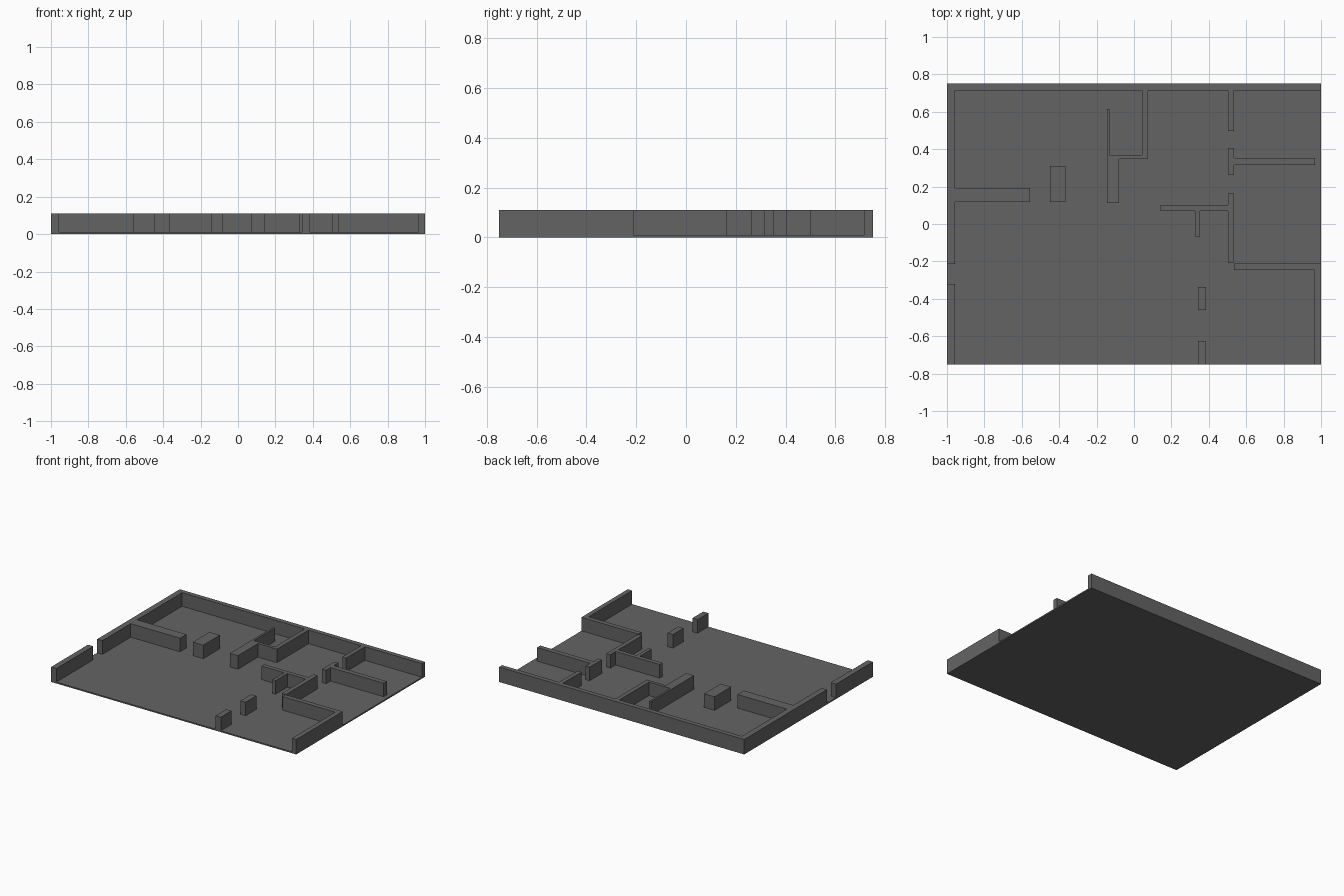
import bpy, bmesh

FLOOR_T, WALL_TOP = 0.01, 0.11

grey = bpy.data.materials.new("mid grey")
grey.diffuse_color = (0.127, 0.127, 0.127, 1)


def prism(name, outline, z0=FLOOR_T, z1=WALL_TOP):
    """Extrude a counter-clockwise plan outline from z0 to z1."""
    bm = bmesh.new()
    face = bm.faces.new([bm.verts.new((x, y, z0)) for x, y in outline])
    ext = bmesh.ops.extrude_face_region(bm, geom=[face], use_keep_orig=True)
    top = [g for g in ext["geom"] if isinstance(g, bmesh.types.BMVert)]
    bmesh.ops.translate(bm, verts=top, vec=(0, 0, z1 - z0))
    bmesh.ops.recalc_face_normals(bm, faces=bm.faces)
    me = bpy.data.meshes.new(name)
    bm.to_mesh(me)
    bm.free()
    me.materials.append(grey)
    ob = bpy.data.objects.new(name, me)
    bpy.context.collection.objects.link(ob)
    return ob


def box(name, x0, x1, y0, y1, z0=FLOOR_T, z1=WALL_TOP):
    return prism(name, [(x0, y0), (x1, y0), (x1, y1), (x0, y1)], z0, z1)


# Floor slab
box("floor", -1, 1, -0.75, 0.75, 0, FLOOR_T)

# Connected outer wall: left side with stub, back side with two inner branches
prism("outer_wall", [
    (-1, -0.213), (-0.957, -0.213), (-0.957, 0.117), (-0.555, 0.117),
    (-0.555, 0.192), (-0.957, 0.192), (-0.957, 0.715), (0.043, 0.715),
    (0.043, 0.37), (-0.13, 0.37), (-0.13, 0.615), (-0.145, 0.615),
    (-0.145, 0.112), (-0.08, 0.112), (-0.08, 0.347), (0.075, 0.347),
    (0.075, 0.715), (0.503, 0.715), (0.503, 0.497), (0.535, 0.497),
    (0.535, 0.715), (1, 0.715), (1, 0.75), (-1, 0.75)])

# Front left wall piece
box("front_left_wall", -1, -0.957, -0.75, -0.32)

# Right side: stepped wall with arm and stub, running to the front corner
prism("right_wall", [
    (1, -0.75), (1, -0.21), (0.535, -0.21), (0.535, 0.163), (0.503, 0.163),
    (0.503, 0.102), (0.143, 0.102), (0.143, 0.07), (0.327, 0.07),
    (0.327, -0.066), (0.353, -0.066), (0.353, 0.07), (0.503, 0.07),
    (0.503, -0.205), (0.535, -0.205), (0.535, -0.245), (0.965, -0.245),
    (0.965, -0.75)])

# T-shaped partition
prism("tee_partition", [
    (0.503, 0.263), (0.535, 0.263), (0.535, 0.315), (0.968, 0.315),
    (0.968, 0.352), (0.535, 0.352), (0.535, 0.405), (0.503, 0.405)])

# Free-standing pillars
box("left_pillar", -0.45, -0.365, 0.117, 0.31)
box("middle_pillar", 0.343, 0.385, -0.46, -0.337)
box("front_pillar", 0.343, 0.385, -0.75, -0.625)
